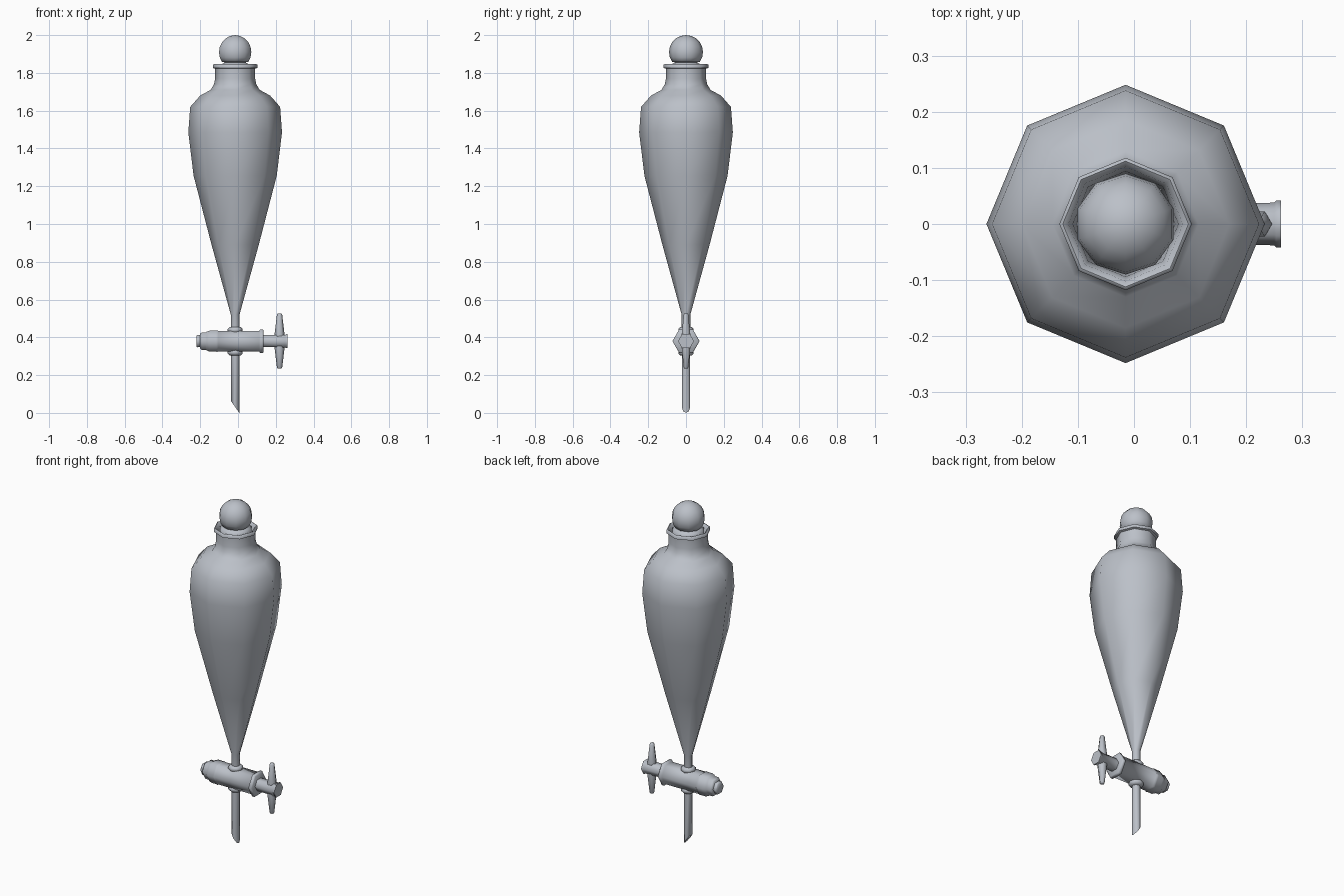
import bpy, math
from mathutils import Vector

if "Cube" in bpy.data.objects:
    bpy.data.objects.remove(bpy.data.objects["Cube"])

CX = -0.015          # axis of the glass body
TAP_Z = 0.38         # height of the tap barrel

glass = bpy.data.materials.new("pale grey glass")
glass.diffuse_color = (0.50, 0.53, 0.58, 1)
glass.use_nodes = True
glass.node_tree.nodes["Principled BSDF"].inputs["Base Color"].default_value = glass.diffuse_color


def lathe(name, profile, sides, axis="z", start=0.0, centre=(CX, 0, 0), angle=65, shape=None):
    """Spin (radius, height) points about an axis; radius 0 closes to a point."""
    verts, faces, rings = [], [], []
    for r, h in profile:
        ring = []
        for i in range(sides if r > 0 else 1):
            a = start + math.tau * i / sides
            u, v = r * math.cos(a), r * math.sin(a)
            p = Vector((u, v, h) if axis == "z" else (h, u, v))
            if shape:
                p = shape(p)
            ring.append(len(verts))
            verts.append(p + Vector(centre))
        rings.append(ring)
    for a, b in zip(rings, rings[1:]):
        for i in range(sides):
            j = (i + 1) % sides
            if len(a) == 1:
                faces.append((a[0], b[j], b[i]))
            elif len(b) == 1:
                faces.append((a[i], a[j], b[0]))
            else:
                faces.append((a[i], a[j], b[j], b[i]))
    mesh = bpy.data.meshes.new(name)
    mesh.from_pydata(verts, [], faces)
    mesh.materials.append(glass)
    ob = bpy.data.objects.new(name, mesh)
    bpy.context.collection.objects.link(ob)
    bpy.ops.object.select_all(action="DESELECT")
    ob.select_set(True)
    bpy.context.view_layer.objects.active = ob
    bpy.ops.object.shade_smooth_by_angle(angle=math.radians(angle))
    return ob


# Pear-shaped flask with neck and open rolled lip
lathe("flask_body", [
    (0, 0.40), (0.023, 0.40), (0.023, 0.52), (0.125, 0.89), (0.220, 1.255),
    (0.248, 1.485), (0.238, 1.62), (0.185, 1.68), (0.130, 1.71), (0.112, 1.74),
    (0.106, 1.77), (0.106, 1.822), (0.118, 1.826), (0.118, 1.843),
    (0.112, 1.846), (0.102, 1.838), (0.094, 1.80), (0.088, 1.72), (0, 1.72)], 8)

# Stopper: ground plug, collar and ball
BALL_R, BALL_Z = 0.090, 1.910
ball = [(BALL_R * math.sin(t), BALL_Z - BALL_R * math.cos(t))
        for t in [math.radians(d) for d in range(36, 180, 18)]]
lathe("stopper", [(0, 1.74), (0.080, 1.74), (0.088, 1.835), (0.072, 1.848), (0.056, 1.856)]
      + ball[1:] + [(0, 2.0)], 10, start=math.pi / 2)

# Rounded collars where the tubes meet the tap
for name, z in (("upper_collar", 0.438), ("lower_collar", 0.320)):
    lathe(name, [(0, z - 0.016), (0.030, z - 0.016), (0.040, z - 0.006),
                 (0.040, z + 0.006), (0.030, z + 0.016), (0, z + 0.016)], 8)


# Outlet tube with slanted, hollow tip
def slant(p):
    if p.z < 0.1:
        p.z = max(0.0, 0.062 - 1.41 * (p.x + 0.022))
    return p


lathe("outlet_tube", [(0.022, 0.35), (0.022, 0.05), (0.015, 0.05), (0.015, 0.30), (0, 0.30)][::-1],
      8, shape=slant)

# Hexagonal tap barrel along x, with rings and a flange
lathe("tap_barrel", [
    (0, -0.200), (0.046, -0.200), (0.053, -0.192), (0.053, -0.172), (0.058, -0.165),
    (0.064, -0.150), (0.064, -0.118), (0.066, -0.110), (0.062, -0.104), (0.062, 0.112),
    (0.072, 0.117), (0.072, 0.131), (0.066, 0.136), (0, 0.136)],
    6, axis="x", centre=(0, 0, TAP_Z))

# Tap plug running through the barrel, showing at both ends
lathe("tap_plug", [
    (0, -0.220), (0.034, -0.220), (0.038, -0.215), (0.036, -0.205), (0.036, 0.135),
    (0.038, 0.250), (0.042, 0.254), (0.042, 0.262), (0, 0.262)],
    6, axis="x", centre=(0, 0, TAP_Z))

# Tapered cross handle
lathe("tap_handle", [
    (0, -0.146), (0.010, -0.146), (0.014, -0.140), (0.026, -0.040), (0.026, 0.040),
    (0.014, 0.140), (0.010, 0.146), (0, 0.146)],
    6, centre=(0.22, 0, TAP_Z))

# Make all surface normals face outward
for ob in bpy.context.collection.objects:
    bpy.context.view_layer.objects.active = ob
    bpy.ops.object.mode_set(mode="EDIT")
    bpy.ops.mesh.select_all(action="SELECT")
    bpy.ops.mesh.normals_make_consistent(inside=False)
    bpy.ops.object.mode_set(mode="OBJECT")
